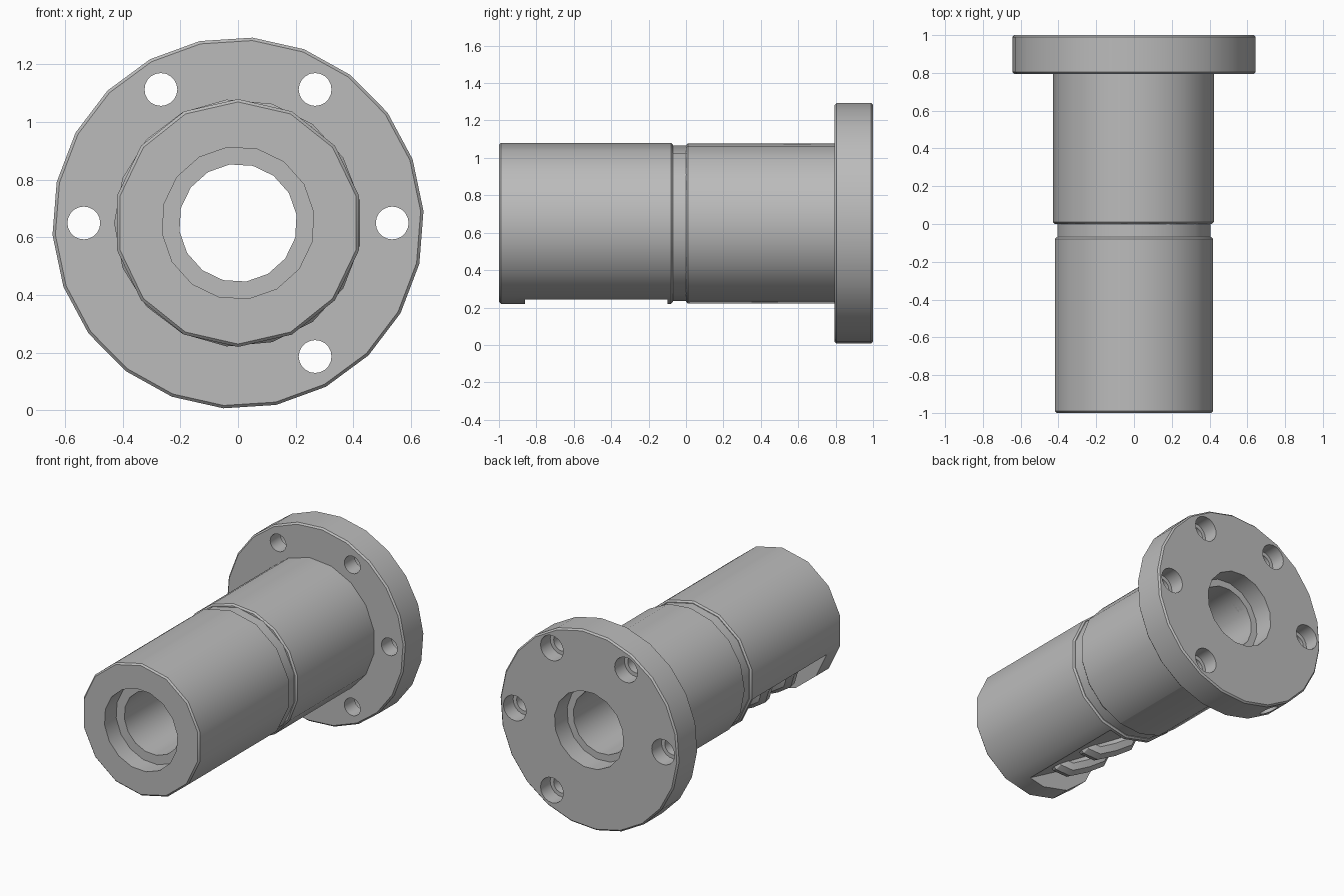
import bpy, bmesh, math
from mathutils import Matrix, Vector

if "Cube" in bpy.data.objects:
    bpy.data.objects.remove(bpy.data.objects["Cube"], do_unlink=True)

AXIS = 0.65      # height of the centre line
BODY_R = 0.43
FLANGE_R = 0.645

steel = bpy.data.materials.new("steel_grey")
steel.use_nodes = True
GREY = (0.5, 0.5, 0.5, 1)
steel.diffuse_color = GREY
steel.node_tree.nodes["Principled BSDF"].inputs["Base Color"].default_value = GREY

# Frame on the flattened lower side: tangent, y, outward normal
a = math.radians(240)
normal = Vector((math.cos(a), 0, math.sin(a)))
along = Vector((0, 1, 0))
tangent = along.cross(normal)


def side_point(s, y, rho):
    return tangent * s + along * y + normal * rho + Vector((0, 0, AXIS))


def add(name, bm):
    bmesh.ops.recalc_face_normals(bm, faces=bm.faces)
    mesh = bpy.data.meshes.new(name)
    bm.to_mesh(mesh)
    bm.free()
    mesh.materials.append(steel)
    ob = bpy.data.objects.new(name, mesh)
    bpy.context.collection.objects.link(ob)
    return ob


def turned(name, profile, sides, start=90, x=0, z=AXIS):
    """Solid of revolution about the y direction from (y, radius) pairs."""
    bm = bmesh.new()
    rings = []
    for y, r in profile:
        ring = []
        for i in range(sides):
            t = math.radians(start) + math.tau * i / sides
            ring.append(bm.verts.new((x + r * math.cos(t), y, z + r * math.sin(t))))
        rings.append(ring)
    for lo, hi in zip(rings, rings[1:]):
        for i in range(sides):
            j = (i + 1) % sides
            bm.faces.new((lo[i], lo[j], hi[j], hi[i]))
    bm.faces.new(rings[0])
    bm.faces.new(rings[-1])
    return add(name, bm)


def chamfered(y0, y1, r, c=0.01):
    return [(y0, r - c), (y0 + c, r), (y1 - c, r), (y1, r - c)]


def pocket(y0, y1, floor):
    bm = bmesh.new()
    bmesh.ops.create_cube(bm, size=1)
    for v in bm.verts:
        v.co = side_point(v.co.x, (y0 + y1) / 2 + v.co.y * (y1 - y0),
                          floor + v.co.z * 0.4 + 0.2)
    return add("pocket_cutter", bm)


def cut(ob, cutters):
    for c in cutters:
        m = ob.modifiers.new("cut", 'BOOLEAN')
        m.operation = 'DIFFERENCE'
        m.solver = 'EXACT'
        m.object = c
    bpy.context.view_layer.update()
    deps = bpy.context.evaluated_depsgraph_get()
    mesh = bpy.data.meshes.new_from_object(ob.evaluated_get(deps))
    ob.modifiers.clear()
    ob.data = mesh


def smooth(ob):
    bpy.ops.object.select_all(action='DESELECT')
    ob.select_set(True)
    bpy.context.view_layer.objects.active = ob
    bpy.ops.object.shade_smooth_by_angle(angle=math.radians(32))


# Turned parts
front_body = turned("front_body", chamfered(-1, -0.07, BODY_R), 14)
groove_ring = turned("groove_ring", [(-0.08, 0.416), (0.01, 0.416)], 14)
rear_body = turned("rear_body", chamfered(0, 0.82, BODY_R), 17, 180)
flange = turned("flange", chamfered(0.795, 1, FLANGE_R), 22, 85.5)

# Stepped bore through everything
bore = turned("bore_cutter", [(-1.1, 0.265), (-0.88, 0.265), (-0.88, 0.205),
                              (0.87, 0.205), (0.87, 0.25), (1.1, 0.25)], 16, 98)

# Stepped bolt holes, none over the flattened side
bolt_holes = []
for deg in (0, 60, 120, 180, 300):
    t = math.radians(deg)
    bolt_holes.append(turned("bolt_hole_cutter",
                             [(0.7, 0.057), (0.9, 0.057), (0.9, 0.082), (1.1, 0.082)],
                             20, 90, 0.535 * math.cos(t), AXIS + 0.535 * math.sin(t)))

# Radial oil hole in the flange rim
bm = bmesh.new()
frame = Matrix((tangent, along, normal)).transposed().to_4x4()
bmesh.ops.create_cone(bm, cap_ends=True, segments=16, radius1=0.06, radius2=0.06, depth=0.3,
                      matrix=Matrix.Translation(side_point(0, 0.9, 0.68)) @ frame)
oil_hole = add("oil_hole_cutter", bm)

front_pocket = pocket(-0.86, -0.1, 0.3)
rear_pocket = pocket(0.02, 0.78, 0.3)

cut(front_body, [bore, front_pocket])
cut(groove_ring, [bore])
cut(rear_body, [bore, rear_pocket])
cut(flange, [bore, oil_hole] + bolt_holes)
for c in [bore, oil_hole, front_pocket, rear_pocket] + bolt_holes:
    bpy.data.objects.remove(c, do_unlink=True)

# Ball return tubes bridging the flats
for name, y in (("front_return_tube", -0.68), ("middle_return_tube", -0.42),
                ("rear_return_tube", 0.24)):
    curve = bpy.data.curves.new(name, 'CURVE')
    curve.dimensions = '3D'
    curve.bevel_depth = 0.058
    curve.bevel_resolution = 2
    curve.use_fill_caps = True
    path = [(-0.17, 0.24), (-0.16, 0.29), (-0.11, 0.33), (0, 0.335),
            (0.11, 0.33), (0.16, 0.29), (0.17, 0.24)]
    spline = curve.splines.new('POLY')
    spline.points.add(len(path) - 1)
    for p, (s, rho) in zip(spline.points, path):
        p.co = (*side_point(s, y + s * 0.2, rho), 1)
    temp = bpy.data.objects.new("temp_tube", curve)
    bpy.context.collection.objects.link(temp)
    bpy.context.view_layer.update()
    mesh = bpy.data.meshes.new_from_object(
        temp.evaluated_get(bpy.context.evaluated_depsgraph_get()))
    bpy.data.objects.remove(temp, do_unlink=True)
    mesh.materials.clear()
    mesh.materials.append(steel)
    tube = bpy.data.objects.new(name, mesh)
    bpy.context.collection.objects.link(tube)
    smooth(tube)

for ob in (front_body, groove_ring, rear_body, flange):
    smooth(ob)
